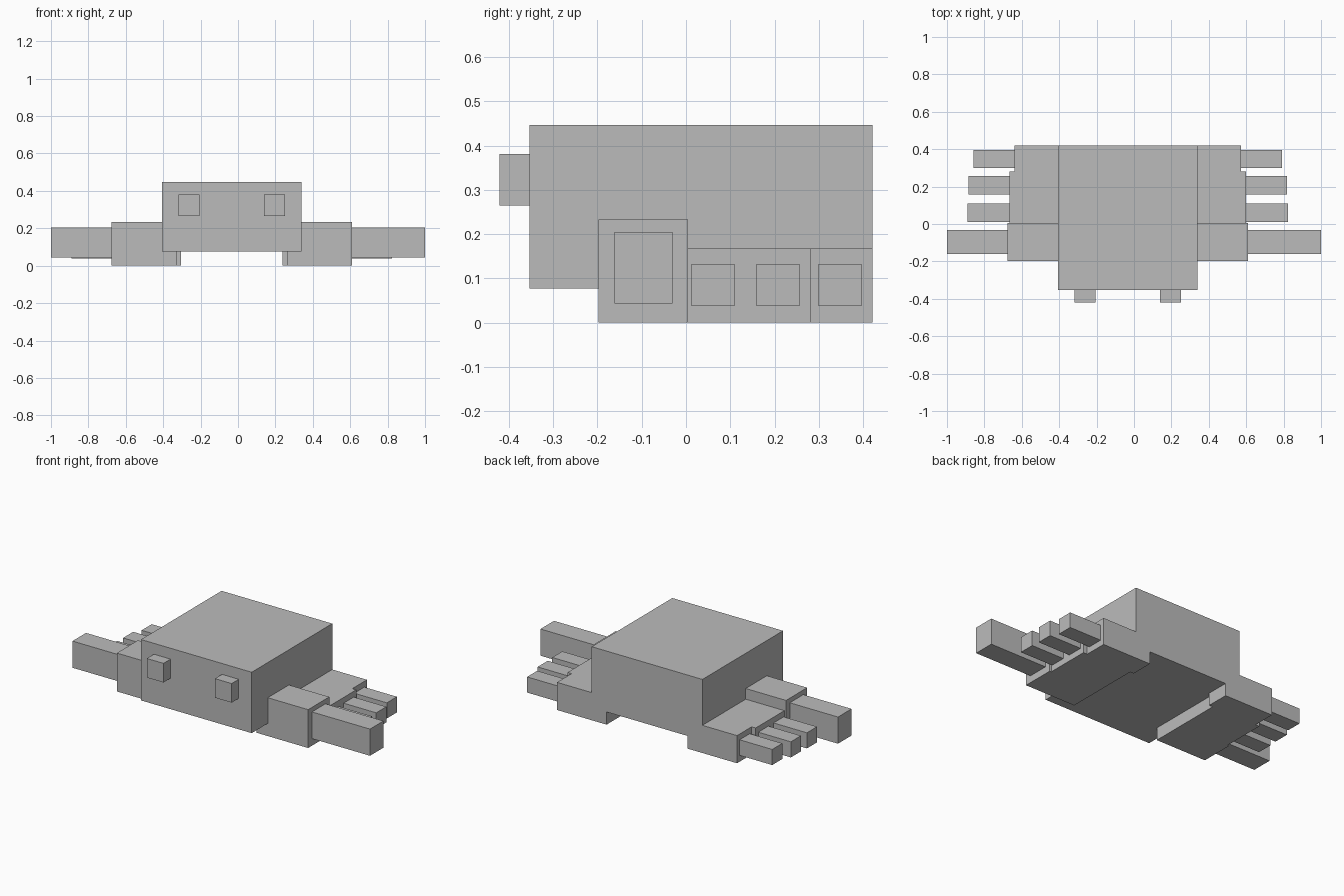
import bpy

if "Cube" in bpy.data.objects:
    bpy.data.objects.remove(bpy.data.objects["Cube"])

grey = bpy.data.materials.new("plain_grey")
grey.diffuse_color = (0.5, 0.5, 0.5, 1)
grey.use_nodes = True
grey.node_tree.nodes["Principled BSDF"].inputs["Base Color"].default_value = grey.diffuse_color

CENTRE = -0.033  # body sits slightly left of the overall centre


def box(name, x, y, z):
    """Axis-aligned box from (min, max) ranges."""
    bpy.ops.mesh.primitive_cube_add(
        size=1, location=[(a + b) / 2 for a, b in (x, y, z)])
    ob = bpy.context.object
    ob.name = name
    ob.scale = [b - a for a, b in (x, y, z)]
    bpy.ops.object.transform_apply(location=False, rotation=False, scale=True)
    ob.data.materials.append(grey)
    return ob


def pair(name, x, y, z):
    """Left and right boxes; x is the distance range from the body's centre."""
    box(name + "_right", (CENTRE + x[0], CENTRE + x[1]), y, z)
    box(name + "_left", (CENTRE - x[1], CENTRE - x[0]), y, z)


# Main body
box("body", (-0.405, 0.339), (-0.353, 0.421), (0.077, 0.447))

# Protruding eyes
pair("eye", (0.173, 0.285), (-0.421, -0.353), (0.265, 0.381))

# Front limbs and their large outer segments
pair("front_limb", (0.297, 0.643), (-0.198, 0.005), (0.0, 0.233))
pair("front_claw", (0.643, 1.0), (-0.161, -0.031), (0.043, 0.205))
for ob in bpy.data.objects:  # the left claw reaches the full extent
    if ob.name == "front_claw_right":
        for v in ob.data.vertices:
            if v.co.x > 0:
                v.co.x = 1.0 - ob.location.x
    elif ob.name == "front_claw_left":
        for v in ob.data.vertices:
            if v.co.x < 0:
                v.co.x = -1.0 - ob.location.x

# Side and rear limb blocks
pair("side_limb", (0.297, 0.632), (0.005, 0.281), (0.0, 0.168))
pair("rear_limb", (0.272, 0.605), (0.281, 0.421), (0.0, 0.168))

# Three small legs per side
for i, (inner, outer, y0) in enumerate(
        [(0.632, 0.856, 0.012), (0.632, 0.851, 0.159), (0.605, 0.824, 0.299)]):
    pair(f"small_leg_{i + 1}", (inner, outer), (y0, y0 + 0.097), (0.038, 0.133))
